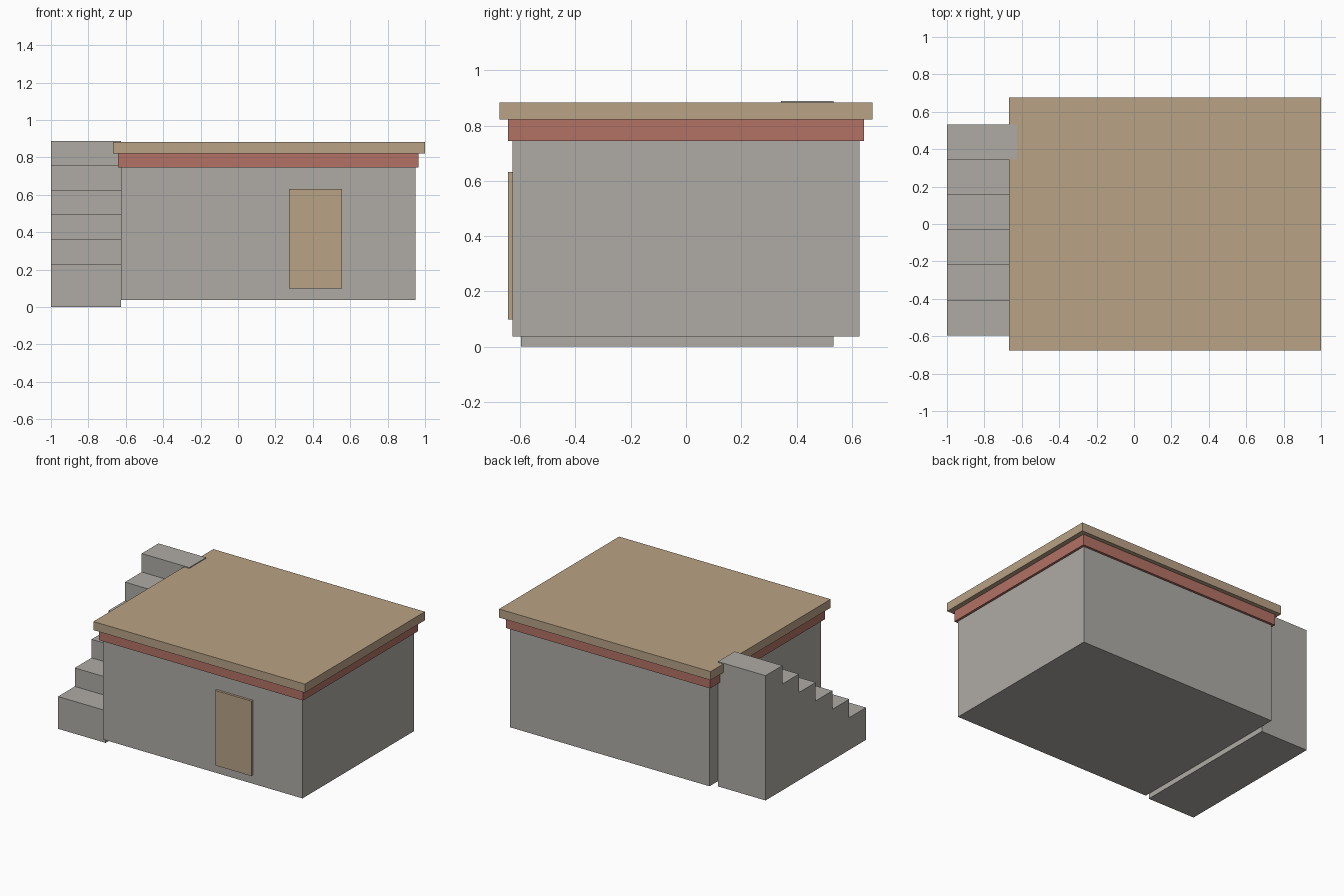
import bpy
import bmesh

if "Cube" in bpy.data.objects:
    bpy.data.objects.remove(bpy.data.objects["Cube"], do_unlink=True)


def material(name, color):
    mat = bpy.data.materials.new(name)
    mat.use_nodes = True
    mat.diffuse_color = (*color, 1)
    bsdf = next(n for n in mat.node_tree.nodes if n.type == "BSDF_PRINCIPLED")
    bsdf.inputs["Base Color"].default_value = (*color, 1)
    return mat


def finish(name, bm, mat):
    bmesh.ops.recalc_face_normals(bm, faces=bm.faces)
    mesh = bpy.data.meshes.new(name)
    bm.to_mesh(mesh)
    bm.free()
    mesh.materials.append(mat)
    obj = bpy.data.objects.new(name, mesh)
    bpy.context.collection.objects.link(obj)
    return obj


def box(name, mat, x, y, z):
    """Box given by its (min, max) range on each axis."""
    bm = bmesh.new()
    bmesh.ops.create_cube(bm, size=1)
    for v in bm.verts:
        v.co = [r[0] if c < 0 else r[1] for c, r in zip(v.co, (x, y, z))]
    return finish(name, bm, mat)


def staircase(name, mat, x, y, heights):
    """Solid stair: side profile in y and z, extruded along x."""
    tread = (y[1] - y[0]) / len(heights)
    profile = [(y[0], 0)]
    for i, h in enumerate(heights):
        profile += [(y[0] + i * tread, h), (y[0] + (i + 1) * tread, h)]
    profile.append((y[1], 0))
    bm = bmesh.new()
    side = bm.faces.new([bm.verts.new((x[0], py, pz)) for py, pz in profile])
    result = bmesh.ops.extrude_face_region(bm, geom=[side], use_keep_orig=True)
    moved = [g for g in result["geom"] if isinstance(g, bmesh.types.BMVert)]
    bmesh.ops.translate(bm, verts=moved, vec=(x[1] - x[0], 0, 0))
    return finish(name, bm, mat)


stone = material("warm grey plaster", (0.43, 0.41, 0.38))
tan = material("tan wood", (0.485, 0.36, 0.235))
red = material("brick red", (0.45, 0.17, 0.13))

# House body, trim band and overhanging flat roof
box("walls", stone, (-0.625, 0.948), (-0.628, 0.628), (0.037, 0.745))
box("trim_band", red, (-0.642, 0.965), (-0.645, 0.645), (0.745, 0.822))
box("flat_roof", tan, (-0.667, 1.0), (-0.675, 0.675), (0.822, 0.883))

# Door slab on the front wall
box("door", tan, (0.273, 0.557), (-0.645, -0.628), (0.098, 0.632))

# Outdoor stair up to the roof
first, top, count = 0.23, 0.889, 6
rise = (top - first) / (count - 1)
staircase("roof_stairs", stone, (-1.0, -0.625), (-0.597, 0.533),
          [first + i * rise for i in range(count)])
